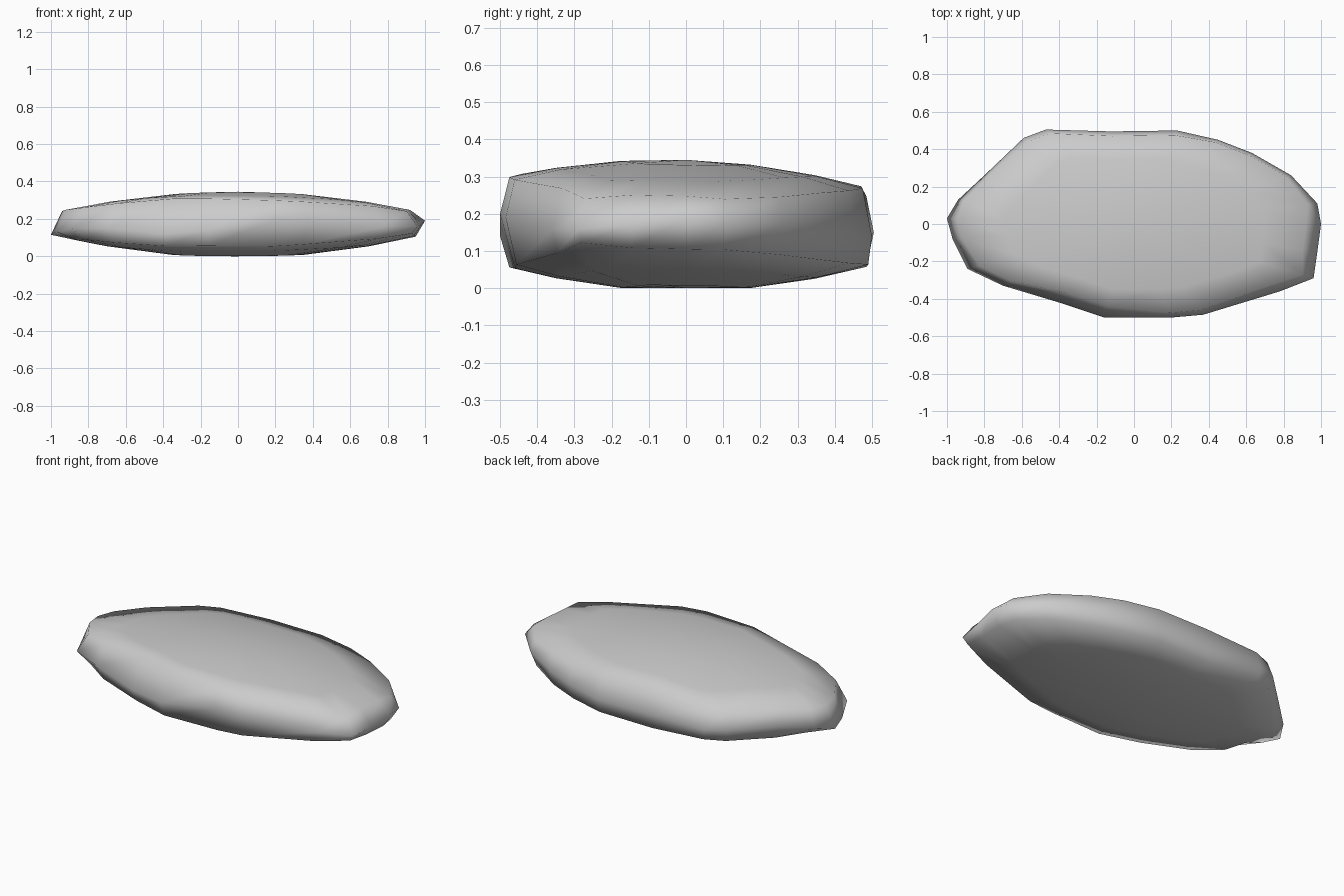
import bpy, bmesh

# Widest outline: x, y, height of the edge, inset of upper rim, inset of lower rim
RIM = [
    (1.00, 0.00, 0.19, 0.92, 0.95), (0.98, 0.11, 0.18, 0.95, 0.95),
    (0.84, 0.26, 0.17, 0.97, 0.96), (0.63, 0.38, 0.16, 0.97, 0.97),
    (0.45, 0.45, 0.15, 0.97, 0.97), (0.23, 0.50, 0.14, 0.95, 0.98),
    (-0.12, 0.495, 0.14, 0.95, 0.98), (-0.47, 0.505, 0.15, 0.96, 0.97),
    (-0.59, 0.46, 0.16, 0.96, 0.97), (-0.80, 0.26, 0.16, 0.97, 0.95),
    (-0.94, 0.13, 0.14, 0.96, 0.92), (-1.00, 0.03, 0.115, 0.94, 0.86),
    (-0.97, -0.08, 0.13, 0.95, 0.88), (-0.89, -0.24, 0.15, 0.93, 0.92),
    (-0.70, -0.33, 0.15, 0.93, 0.95), (-0.40, -0.42, 0.12, 0.88, 0.96),
    (-0.16, -0.50, 0.14, 0.88, 0.95), (0.20, -0.50, 0.20, 0.95, 0.92),
    (0.37, -0.485, 0.19, 0.95, 0.94), (0.78, -0.36, 0.16, 0.92, 0.96),
    (0.96, -0.29, 0.16, 0.94, 0.97), (0.98, -0.15, 0.17, 0.92, 0.96),
]


def top(x, y):
    return 0.345 - 0.115 * x * x - 0.25 * y * y - 0.03 * y


def bottom(x, y):
    return max(0.0, 0.125 * x * x + 0.27 * y * y - 0.008)


bm = bmesh.new()


def ring(scale_of, height_of):
    verts = []
    for p in RIM:
        s = scale_of(p)
        x, y = p[0] * s, p[1] * s
        verts.append(bm.verts.new((x, y, height_of(x, y, p))))
    return verts


# Stacked rings from the underside to the domed top
low = lambda x, y, p: bottom(x, y)
high = lambda x, y, p: top(x, y)
rings = [
    ring(lambda p: 0.35, low),
    ring(lambda p: 0.70, low),
    ring(lambda p: p[4], low),
    ring(lambda p: 1.0, lambda x, y, p: p[2]),
    ring(lambda p: p[3], high),
    ring(lambda p: 0.70, high),
    ring(lambda p: 0.35, high),
]
n = len(RIM)
for a, b in zip(rings, rings[1:]):
    for i in range(n):
        j = (i + 1) % n
        bm.faces.new((a[i], a[j], b[j], b[i]))

# Close both sides with fans
for r, z in ((rings[0], 0.0), (rings[-1], 0.345)):
    c = bm.verts.new((0, 0, z))
    for i in range(n):
        bm.faces.new((r[i], r[(i + 1) % n], c))
bmesh.ops.recalc_face_normals(bm, faces=bm.faces[:])

mesh = bpy.data.meshes.new("flat_rock")
bm.to_mesh(mesh)
bm.free()
for f in mesh.polygons:
    f.use_smooth = True
rock = bpy.data.objects.new("flat_rock", mesh)
bpy.context.collection.objects.link(rock)
